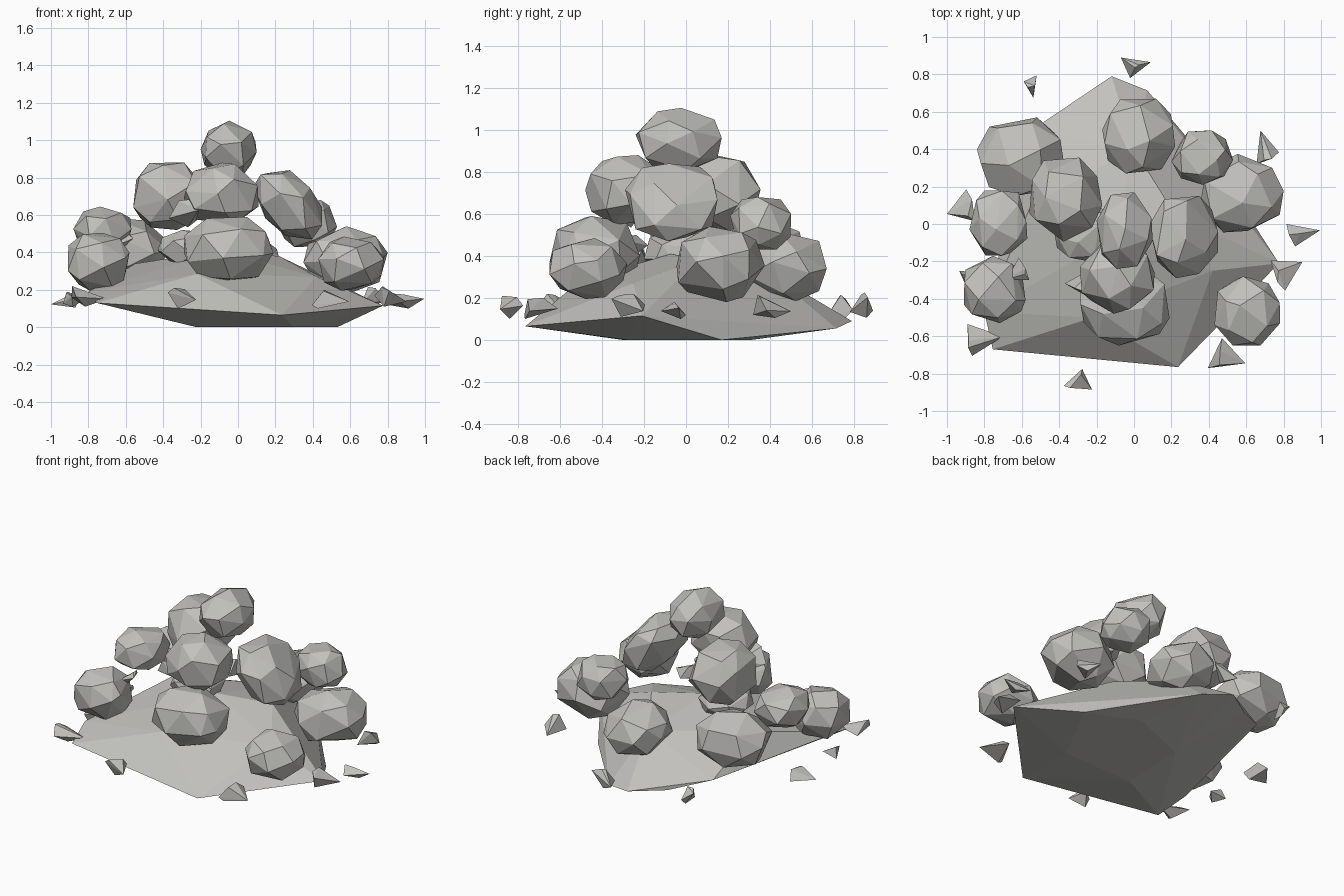
import bpy, bmesh, math, random
from mathutils import Vector

if "Cube" in bpy.data.objects:
    bpy.data.objects.remove(bpy.data.objects["Cube"])

stone = bpy.data.materials.new("grey stone")
stone.use_nodes = True
stone.diffuse_color = (0.54, 0.535, 0.515, 1)
stone.node_tree.nodes["Principled BSDF"].inputs["Base Color"].default_value = stone.diffuse_color


def hull(name, points, flat=0.0):
    """Convex solid around points, with nearly coplanar faces merged."""
    bm = bmesh.new()
    for p in points:
        bm.verts.new(p)
    res = bmesh.ops.convex_hull(bm, input=bm.verts[:])
    inside = {g for g in res["geom_interior"] if isinstance(g, bmesh.types.BMVert)}
    bmesh.ops.delete(bm, geom=list(inside), context="VERTS")
    if flat:
        bmesh.ops.dissolve_limit(bm, angle_limit=flat, verts=bm.verts[:], edges=bm.edges[:])
    bmesh.ops.recalc_face_normals(bm, faces=bm.faces[:])
    mesh = bpy.data.meshes.new(name)
    bm.to_mesh(mesh)
    bm.free()
    mesh.materials.append(stone)
    obj = bpy.data.objects.new(name, mesh)
    bpy.context.collection.objects.link(obj)


def fit(points, centre, half):
    """Stretch points so that they fill the box given by centre and half size."""
    lo = [min(p[i] for p in points) for i in range(3)]
    hi = [max(p[i] for p in points) for i in range(3)]
    return [Vector([centre[i] + half[i] * (2 * (p[i] - lo[i]) / (hi[i] - lo[i]) - 1)
                    for i in range(3)]) for p in points]


def boulder(name, centre, half, seed, lean=0.0, full=0.92, count=21):
    """Faceted rock from jittered points on a ball; lean shears it along x."""
    rng = random.Random(seed)
    turn = rng.uniform(0, math.tau)
    points = []
    for i in range(count):
        z = 1 - (2 * i + 1) / count
        r = math.sqrt(1 - z * z)
        a = turn + i * math.pi * (3 - math.sqrt(5))
        p = Vector((r * math.cos(a), r * math.sin(a), z))
        p += Vector([rng.uniform(-0.16, 0.16) for _ in range(3)])
        points.append(p.normalized())
    tilt = Vector((rng.random(), rng.random(), 1)).to_track_quat("Z", "Y")
    points = [tilt @ p for p in points]
    points = [Vector([math.copysign(abs(c) ** full, c) for c in p]) for p in points]
    points = [Vector((p.x + lean * p.z, p.y, p.z)) for p in points]
    hull(name, fit(points, centre, half), math.radians(6))


def shard(name, centre, half, seed):
    """Small pointed splinter with six corners."""
    rng = random.Random(seed)
    a = rng.uniform(0, math.tau)
    points = [(math.cos(a + k * 2.1), math.sin(a + k * 2.1), rng.uniform(-0.7, 0.7))
              for k in range(3)]
    points += [(rng.uniform(-0.6, 0.6), rng.uniform(-0.6, 0.6), s) for s in (-0.9, 0.8, 0.9)]
    hull(name, fit(points, centre, half))


# Broad ground slab: underside, rim and crown
hull("ground_slab", [
    (-0.22, -0.3, 0), (0.3, -0.28, 0), (0.53, 0.17, 0), (0.2, 0.31, 0), (-0.2, 0.15, 0),
    (0.235, -0.765, 0.065), (-0.755, -0.67, 0.13), (-0.8, -0.47, 0.19),
    (-0.55, 0.5, 0.17), (-0.32, 0.655, 0.1), (-0.12, 0.79, 0.09),
    (0.07, 0.715, 0.055), (0.775, -0.21, 0.115),
    (-0.22, -0.5, 0.285), (0.42, -0.25, 0.27), (-0.55, 0.1, 0.34),
    (0.22, 0.05, 0.38), (-0.1, -0.07, 0.41), (0, 0.4, 0.32)])

# Heaped boulders: centre, half size
BOULDERS = {
    "top_boulder": ((-0.05, -0.035, 0.95), (0.15, 0.205, 0.155)),
    "upper_left_boulder": ((0.265, -0.07, 0.655), (0.185, 0.22, 0.185)),
    "upper_right_boulder": ((-0.365, 0.13, 0.7), (0.195, 0.225, 0.18)),
    "upper_front_boulder": ((-0.09, -0.29, 0.715), (0.2, 0.19, 0.165)),
    "front_boulder": ((-0.05, -0.435, 0.415), (0.24, 0.215, 0.175)),
    "front_left_boulder": ((0.605, -0.465, 0.34), (0.175, 0.185, 0.145)),
    "left_boulder": ((0.575, 0.165, 0.36), (0.225, 0.21, 0.18)),
    "back_left_boulder": ((0.365, 0.355, 0.555), (0.165, 0.145, 0.125)),
    "back_boulder": ((0.025, 0.47, 0.35), (0.195, 0.2, 0.165)),
    "back_right_boulder": ((-0.605, 0.36, 0.41), (0.235, 0.21, 0.17)),
    "right_boulder": ((-0.725, 0.005, 0.52), (0.155, 0.175, 0.125)),
    "front_right_boulder": ((-0.745, -0.35, 0.35), (0.165, 0.18, 0.155)),
    "inner_boulder": ((-0.27, -0.04, 0.42), (0.16, 0.16, 0.1)),
}
LEANS = {"upper_left_boulder": -0.45}
for n, (name, (centre, half)) in enumerate(BOULDERS.items()):
    boulder(name, centre, half, n + 3, LEANS.get(name, 0.0))

# Splinters around the rim and between the boulders: centre, half size
SHARDS = [
    ((-0.555, 0.735, 0.16), (0.035, 0.06, 0.055)),
    ((0.01, 0.835, 0.165), (0.08, 0.055, 0.06)),
    ((0.715, 0.41, 0.16), (0.06, 0.09, 0.055)),
    ((0.905, -0.06, 0.14), (0.09, 0.06, 0.04)),
    ((0.815, -0.275, 0.165), (0.085, 0.08, 0.055)),
    ((0.495, -0.69, 0.15), (0.1, 0.08, 0.05)),
    ((-0.3, -0.83, 0.155), (0.075, 0.055, 0.055)),
    ((-0.795, -0.62, 0.165), (0.095, 0.085, 0.055)),
    ((-0.925, 0.1, 0.145), (0.075, 0.085, 0.04)),
    ((-0.88, -0.3, 0.15), (0.055, 0.05, 0.04)),
    ((-0.29, -0.32, 0.61), (0.08, 0.09, 0.075)),
    ((-0.62, -0.24, 0.45), (0.06, 0.06, 0.05)),
]
for n, (centre, half) in enumerate(SHARDS):
    shard(f"splinter_{n + 1}", centre, half, n + 40)
